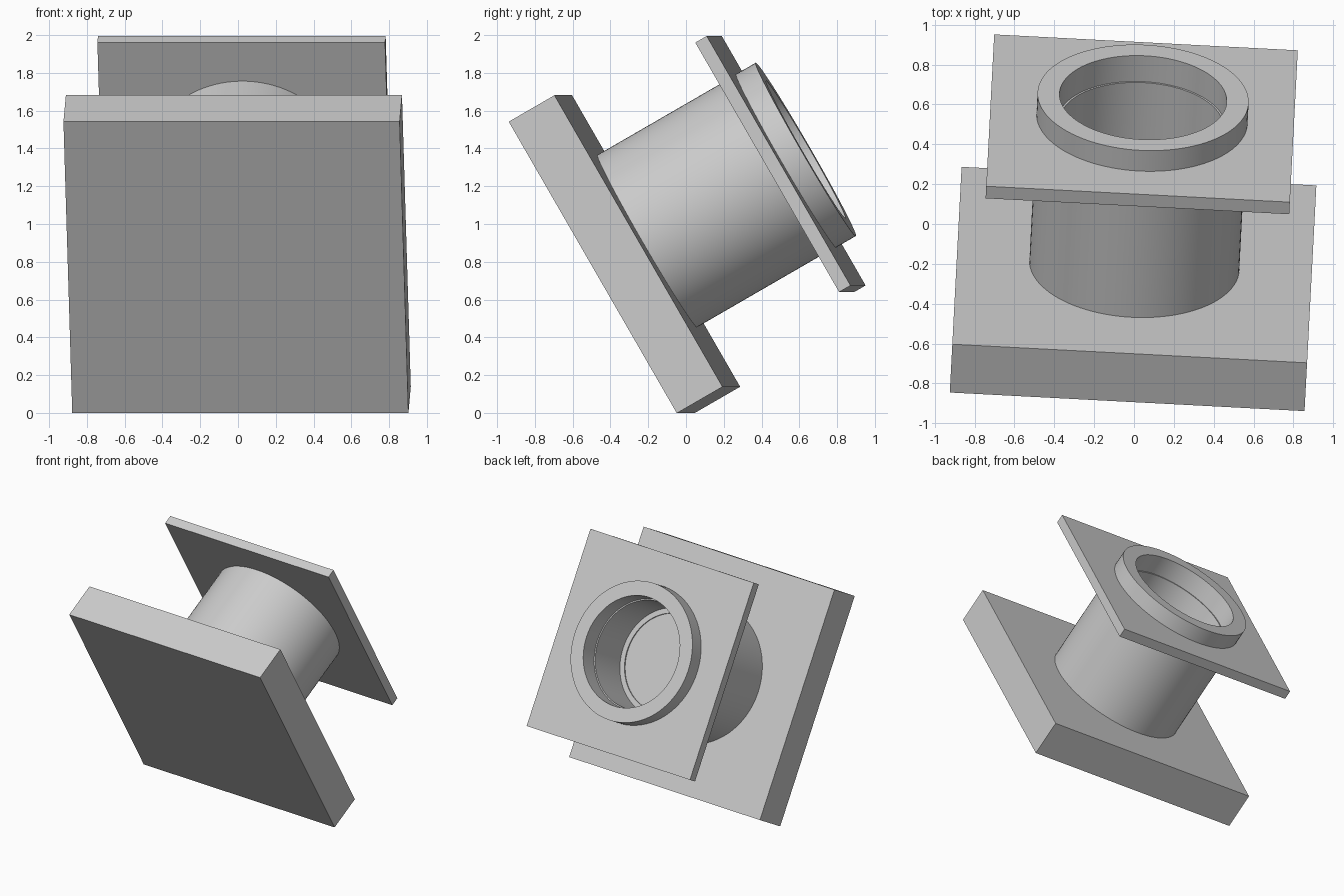
import bpy, bmesh, math
from mathutils import Matrix, Vector

cube = bpy.data.objects.get("Cube")
if cube:
    bpy.data.objects.remove(cube, do_unlink=True)

grey = bpy.data.materials.new("light_grey")
grey.use_nodes = True
COLOUR = (0.6, 0.6, 0.6, 1)
grey.diffuse_color = COLOUR
grey.node_tree.nodes["Principled BSDF"].inputs["Base Color"].default_value = COLOUR

# Shared tilted frame: local z is the axis of the fitting
FRAME = (Matrix.Translation((-0.011, -0.447, 0.77))
         @ Matrix.Rotation(math.radians(-3), 4, 'Z')
         @ Matrix.Rotation(math.radians(-60), 4, 'X'))
SIDES = 96


def finish(name, bm, smooth=False):
    bmesh.ops.recalc_face_normals(bm, faces=bm.faces)
    mesh = bpy.data.meshes.new(name)
    bm.to_mesh(mesh)
    bm.free()
    mesh.materials.append(grey)
    obj = bpy.data.objects.new(name, mesh)
    bpy.context.collection.objects.link(obj)
    obj.matrix_world = FRAME
    if smooth:
        bpy.ops.object.select_all(action='DESELECT')
        obj.select_set(True)
        bpy.context.view_layer.objects.active = obj
        bpy.ops.object.shade_smooth_by_angle(angle=math.radians(30))
    return obj


def loop(bm, points):
    verts = [bm.verts.new(p) for p in points]
    return [bm.edges.new((v, verts[i - 1])) for i, v in enumerate(verts)]


def plate(name, size, z, thickness, hole=0):
    """Square plate, optionally with a round hole."""
    bm = bmesh.new()
    h = size / 2
    edges = loop(bm, [(-h, -h, z), (h, -h, z), (h, h, z), (-h, h, z)])
    if hole:
        turns = [math.tau * i / SIDES for i in range(SIDES)]
        edges += loop(bm, [(hole * math.cos(a), hole * math.sin(a), z) for a in turns])
    bmesh.ops.triangle_fill(bm, edges=edges, use_beauty=True, normal=(0, 0, 1))
    top = bmesh.ops.extrude_face_region(bm, geom=bm.faces[:], use_keep_orig=True)["geom"]
    moved = [g for g in top if isinstance(g, bmesh.types.BMVert)]
    bmesh.ops.translate(bm, verts=moved, vec=(0, 0, thickness))
    return finish(name, bm)


def lathe(name, profile, closed=False):
    """Revolve (radius, height) points about the axis."""
    bm = bmesh.new()
    verts = [bm.verts.new((r, 0, z)) for r, z in profile]
    edges = [bm.edges.new(pair) for pair in zip(verts, verts[1:])]
    if closed:
        edges.append(bm.edges.new((verts[-1], verts[0])))
    bmesh.ops.spin(bm, geom=verts + edges, cent=(0, 0, 0), axis=Vector((0, 0, 1)),
                   angle=math.tau, steps=SIDES, use_merge=False)
    bmesh.ops.remove_doubles(bm, verts=bm.verts, dist=0.0005)
    return finish(name, bm, smooth=True)


# Thick base and thin flange
plate("base_plate", 1.782, 0, 0.28)
plate("flange_plate", 1.525, 1.06, 0.07, hole=0.48)

# Hollow barrel with a shallow recess in its floor
lathe("barrel", [(0, 0.75), (0.37, 0.75), (0.37, 0.76), (0.41, 0.76),
                 (0.41, 1.10), (0.527, 1.10), (0.527, 0.27), (0, 0.27)])

# Raised collar, slightly wider inside than the barrel
lathe("collar", [(0.42, 1.10), (0.42, 1.25), (0.53, 1.25), (0.53, 1.10)], closed=True)
